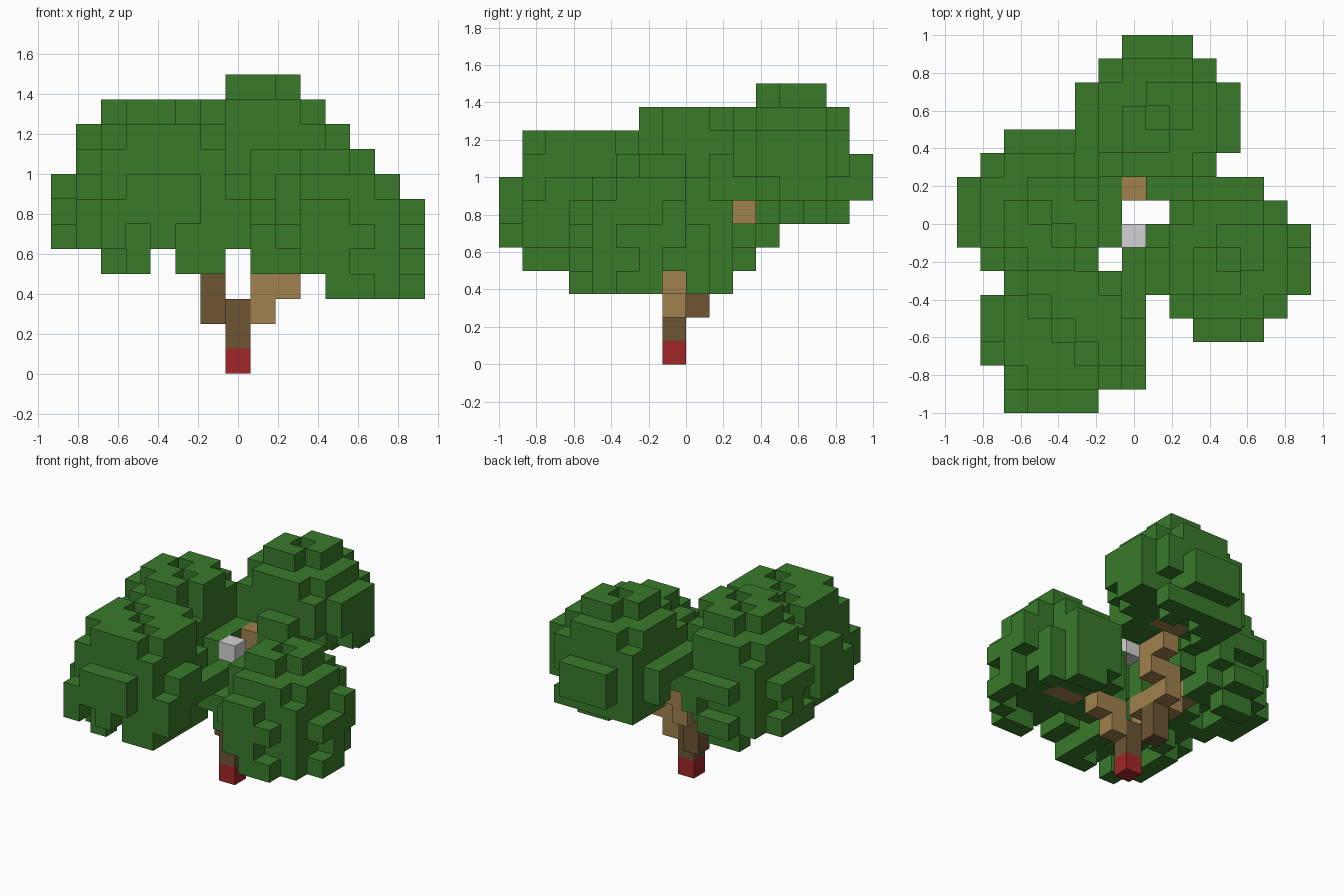
import bpy
import bmesh
import random
from mathutils import Vector

random.seed(4)
CELL = 0.125
ORIGIN = Vector((-0.9375, -1.0, 0.0))

cube = bpy.data.objects.get("Cube")
if cube:
    bpy.data.objects.remove(cube, do_unlink=True)


def material(name, rgb):
    mat = bpy.data.materials.new(name)
    mat.use_nodes = True
    mat.diffuse_color = (*rgb, 1)
    mat.node_tree.nodes["Principled BSDF"].inputs["Base Color"].default_value = (*rgb, 1)
    return mat


green = material("leaf green", (0.040, 0.195, 0.023))
dark = material("dark bark", (0.150, 0.089, 0.034))
light = material("light wood", (0.350, 0.220, 0.076))
red = material("red base", (0.360, 0.019, 0.021))
grey = material("pale grey", (0.65, 0.65, 0.65))

STEPS = [Vector(s) for s in ((1, 0, 0), (-1, 0, 0), (0, 1, 0),
                             (0, -1, 0), (0, 0, 1), (0, 0, -1))]


def voxel_object(name, cells, mat, solid):
    """Skin a set of grid cells, leaving out faces hidden by neighbours."""
    bm = bmesh.new()
    for cell in sorted(cells):
        centre = Vector(cell) + Vector((0.5, 0.5, 0.5))
        for step in STEPS:
            if tuple(int(c) for c in Vector(cell) + step) in solid:
                continue
            side = Vector((step.y, step.z, step.x))
            up = step.cross(side)
            corners = [centre + (step + side * a + up * b) / 2
                       for a, b in ((-1, -1), (1, -1), (1, 1), (-1, 1))]
            bm.faces.new([bm.verts.new(ORIGIN + c * CELL) for c in corners])
    bmesh.ops.remove_doubles(bm, verts=bm.verts, dist=0.001)
    mesh = bpy.data.meshes.new(name)
    bm.to_mesh(mesh)
    bm.free()
    mesh.materials.append(mat)
    obj = bpy.data.objects.new(name, mesh)
    bpy.context.collection.objects.link(obj)


def leaf_clump(cx, cy, top, layers, hang):
    """Stacked discs given as squared radii, with a ragged hanging rim below."""
    cells = set()
    for depth, limit in enumerate(layers):
        last = depth == len(layers) - 1
        for dx in range(-3, 4):
            for dy in range(-3, 4):
                dist = dx * dx + dy * dy
                x, y = cx + dx, cy + dy
                if dist > limit:
                    continue
                # Notched crown with two opposite corners missing
                if depth == 0 and (dist == 0 or dx * dy == -1):
                    continue
                # Hanging leaves: mostly on the rim, sparse inside
                keep = 0.75 if dist >= limit - 3 else 0.3
                if last and (not hang(x, y) or random.random() > keep):
                    continue
                # Nibble the rim, keeping the widest middle layer whole
                if not last and depth != 3 and dist >= 8 and random.random() < 0.25:
                    continue
                cells.add((x, y, top - depth))
    return cells


# Leaf clumps
right_front = leaf_clump(11, 6, 8, (2, 5, 10, 10, 10, 10), lambda x, y: x > 10 and y != 7)
back = leaf_clump(8, 12, 11, (2, 5, 8, 10, 10, 8), lambda x, y: y > 11 or x < 6)
left = leaf_clump(3, 8, 10, (2, 5, 8, 10, 10, 10), lambda x, y: True)
left_front = leaf_clump(4, 3, 9, (5, 8, 10, 10, 10, 8), lambda x, y: x in (2, 3, 5, 6))

# Stray leaves that bridge the clumps or hang lower
for z in (5, 6):
    left_front |= {(2, 0, z), (7, 1, z), (7, 5, z), (7, 6, z)}
left |= {(5, 8, 10), (5, 7, 10), (4, 6, 10), (3, 6, 10)}
left |= {(x, 10, z) for x in (2, 3) for z in (4, 5)}
left |= {(3, 11, 5), (0, 8, 5)}
left_front |= {(3, 1, 4), (5, 1, 4), (2, 3, 4), (6, 3, 4)}
right_front |= {(11, 3, 3), (12, 3, 3), (14, 6, 3), (13, 4, 3), (12, 9, 3), (13, 8, 3)}
back |= {(11, y, 9) for y in (11, 12, 13)} | {(8, 14, 6)}
back = {c for c in back if c[:2] != (7, 9)}
clumps = {"right_front_leaves": right_front, "back_leaves": back,
          "left_leaves": left, "left_front_leaves": left_front}

# Trunk and branches
wood = {
    "trunk_base": ({(7, 7, 0)}, red),
    "trunk": ({(7, 7, 1), (7, 7, 2), (6, 8, 2), (6, 8, 3)}, dark),
    "right_branch": ({(8, 7, 2), (8, 7, 3), (9, 7, 3), (10, 6, 4), (11, 6, 4)}, light),
    "back_branch": ({(6, 8, 4), (6, 9, 4), (6, 9, 5), (7, 9, 5), (7, 9, 6), (7, 9, 7),
                     (7, 10, 6), (7, 11, 7), (8, 11, 7)}, light),
    "left_branch": ({(5, 8, 4), (4, 8, 5)}, light),
    "left_front_branch": ({(6, 7, 4), (5, 6, 4), (5, 5, 4)}, light),
    "hanging_block": ({(7, 7, 7)}, grey),
}

wood_cells = set().union(*(cells for cells, mat in wood.values()))
solid = wood_cells.union(*clumps.values())
taken = set(wood_cells)
for name, cells in clumps.items():
    voxel_object(name, cells - taken, green, solid)
    taken |= cells
for name, (cells, mat) in wood.items():
    voxel_object(name, cells, mat, solid)
